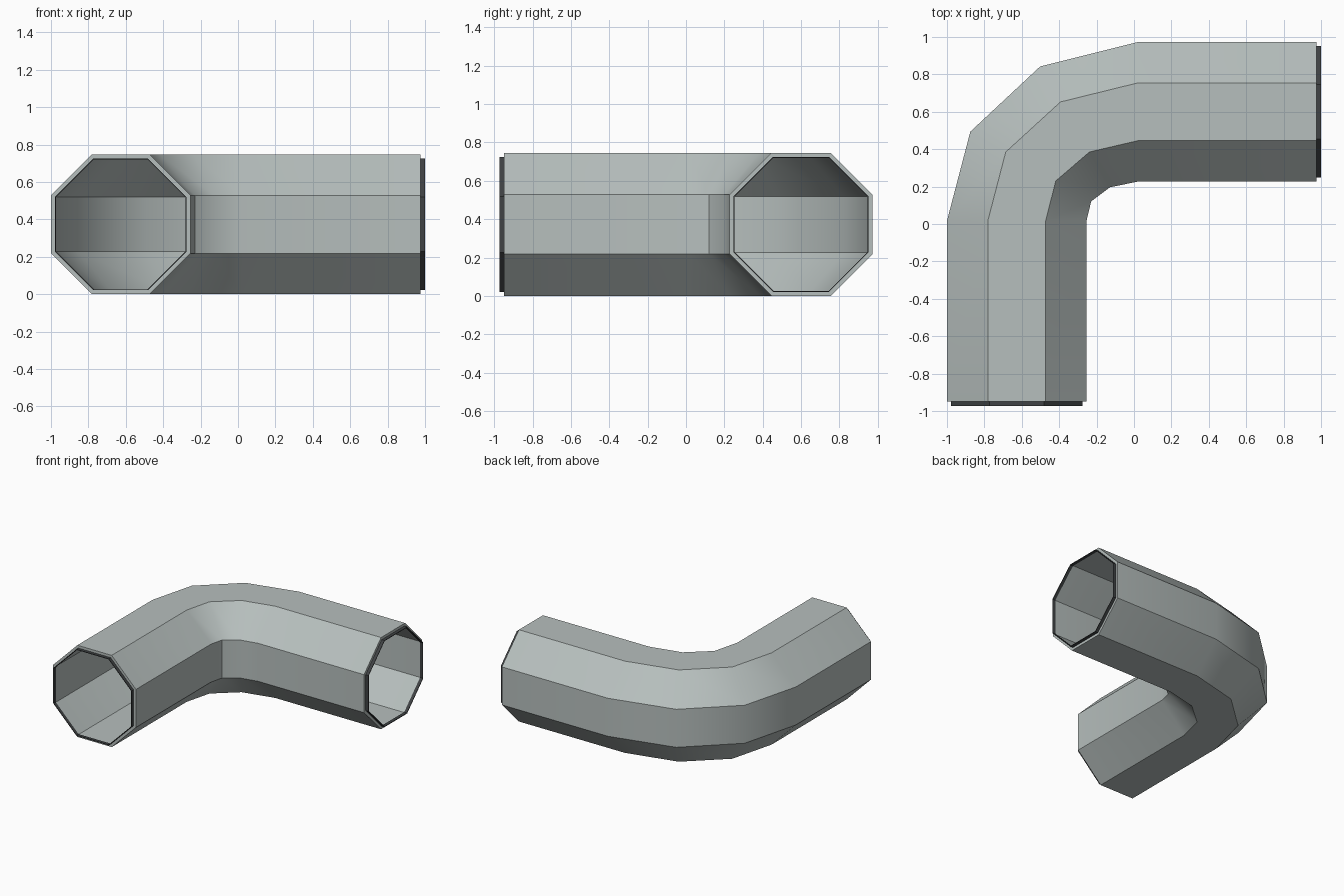
import bpy, bmesh, math
from mathutils import Vector

if "Cube" in bpy.data.objects:
    bpy.data.objects.remove(bpy.data.objects["Cube"])

HALF = 0.373      # half width across flats of the octagonal pipe
BORE = 0.352      # half width of the hollow inside
LIP_IN = 0.347    # inside of the thin end collars


def material(name, rgb):
    m = bpy.data.materials.new(name)
    m.diffuse_color = (*rgb, 1)
    m.use_nodes = True
    m.node_tree.nodes["Principled BSDF"].inputs["Base Color"].default_value = m.diffuse_color
    return m


grey = material("pale grey metal", (0.47, 0.52, 0.51))
dark = material("dark collar", (0.05, 0.055, 0.058))

# Cross-section stations seen from above: (outer edge, inner edge)
front_end = ((-1.0, -0.948), (-0.254, -0.948))
right_end = ((0.975, 0.973), (0.975, 0.227))
bend = [((-1.0, 0.017), (-0.254, 0.017)),
        ((-0.877, 0.495), (-0.227, 0.120)),
        ((-0.503, 0.843), (-0.128, 0.195)),
        ((0.021, 0.973), (0.021, 0.227))]
stations = [front_end, *bend, right_end]


def octagon(bm, station, half):
    """Ring of eight vertices with flats at the top, bottom and sides."""
    o, i = (Vector((*p, HALF)) for p in station)
    mid, side = (o + i) / 2, (o - i).normalized()
    r = half / math.cos(math.pi / 8)
    ring = []
    for k in range(8):
        a = math.pi / 8 + k * math.pi / 4
        ring.append(bm.verts.new(mid + side * r * math.cos(a)
                                 + Vector((0, 0, r * math.sin(a)))))
    return ring


def hollow_pipe(name, path, outer, inner, mat):
    """Closed loop of skins: outer wall, end rim, inner wall, end rim."""
    bm = bmesh.new()
    rings = [octagon(bm, s, outer) for s in path]
    rings += [octagon(bm, s, inner) for s in reversed(path)]
    for a, b in zip(rings, rings[1:] + rings[:1]):
        for k in range(8):
            n = (k + 1) % 8
            bm.faces.new((a[k], a[n], b[n], b[k]))
    bmesh.ops.recalc_face_normals(bm, faces=bm.faces)
    me = bpy.data.meshes.new(name)
    bm.to_mesh(me)
    bm.free()
    me.materials.append(mat)
    ob = bpy.data.objects.new(name, me)
    bpy.context.collection.objects.link(ob)
    bpy.ops.object.select_all(action='DESELECT')
    ob.select_set(True)
    bpy.context.view_layer.objects.active = ob
    bpy.ops.object.shade_smooth_by_angle(angle=math.radians(34))
    return ob


def shifted(station, dx, dy):
    return tuple((x + dx, y + dy) for x, y in station)


# Bent pipe and the thin dark collars projecting from both ends
hollow_pipe("pipe_elbow", stations, HALF, BORE, grey)
hollow_pipe("front_collar", [shifted(front_end, 0, -0.025), front_end],
            BORE, LIP_IN, dark)
hollow_pipe("right_collar", [right_end, shifted(right_end, 0.025, 0)],
            BORE, LIP_IN, dark)
